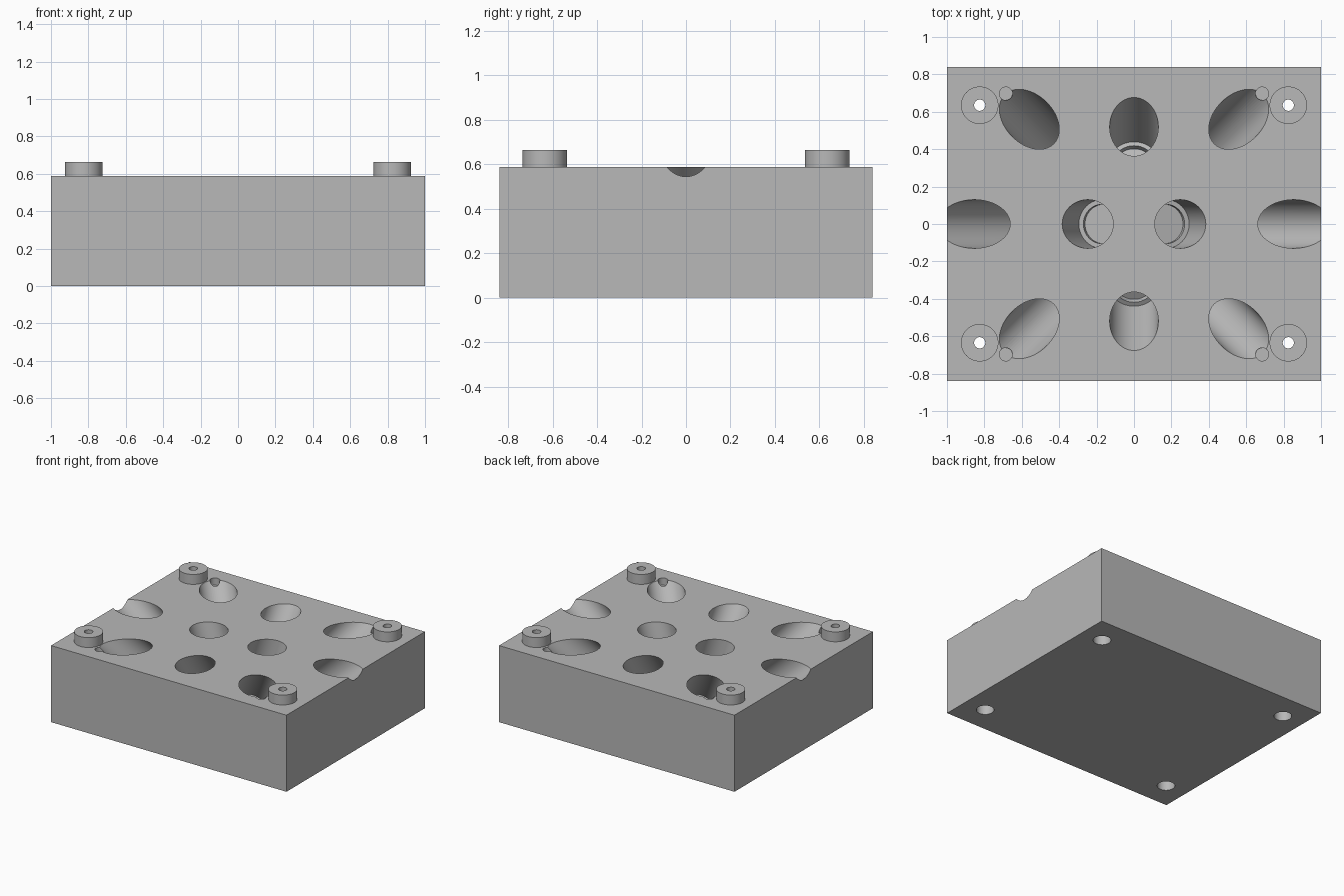
import bpy, bmesh, math
from mathutils import Vector, Matrix

if "Cube" in bpy.data.objects:
    bpy.data.objects.remove(bpy.data.objects["Cube"])

TOP = 0.588          # top face of the block
BOSS_TOP = 0.664
FOCUS = Vector((0, 0, TOP - 0.78))   # all angled bores aim at this point
SEG = 64

grey = bpy.data.materials.new("light grey")
grey.diffuse_color = (0.48, 0.48, 0.48, 1)
grey.use_nodes = True
grey.node_tree.nodes["Principled BSDF"].inputs["Base Color"].default_value = grey.diffuse_color


def lathe(bm, profile, matrix, closed=False):
    """Revolve (radius, height) points about z; cap the ends unless closed."""
    rings = []
    for r, h in profile:
        rings.append([bm.verts.new(matrix @ Vector((r * math.cos(2 * math.pi * i / SEG),
                                                    r * math.sin(2 * math.pi * i / SEG), h)))
                      for i in range(SEG)])
    pairs = list(zip(rings, rings[1:]))
    if closed:
        pairs.append((rings[-1], rings[0]))
    else:
        bm.faces.new(rings[0][::-1])
        bm.faces.new(rings[-1])
    for a, b in pairs:
        for i in range(SEG):
            j = (i + 1) % SEG
            bm.faces.new((a[i], a[j], b[j], b[i]))


def make(name, bm):
    bmesh.ops.recalc_face_normals(bm, faces=bm.faces)
    mesh = bpy.data.meshes.new(name)
    bm.to_mesh(mesh)
    bm.free()
    mesh.materials.append(grey)
    ob = bpy.data.objects.new(name, mesh)
    bpy.context.collection.objects.link(ob)
    return ob


def activate(ob):
    bpy.ops.object.select_all(action='DESELECT')
    ob.select_set(True)
    bpy.context.view_layer.objects.active = ob


def cut(ob, bm):
    cutter = make("cutter", bm)
    cutter.hide_render = True
    mod = ob.modifiers.new("cut", 'BOOLEAN')
    mod.operation = 'DIFFERENCE'
    mod.solver = 'EXACT'
    mod.object = cutter
    activate(ob)
    bpy.ops.object.modifier_apply(modifier=mod.name)
    bpy.data.objects.remove(cutter)


corners = [(sx, sy) for sx in (-1, 1) for sy in (-1, 1)]

# Solid block
bm = bmesh.new()
bmesh.ops.create_cube(bm, size=1, matrix=Matrix.Translation((0, 0, TOP / 2)) @
                      Matrix.Diagonal((2, 1.68, TOP, 1)))
block = make("block", bm)

# Stepped bores: mouth centre on the top face, distance of the shoulder from the focus
mouths = [(s * 0.2475, 0, 0.565) for s in (-1, 1)]
mouths += [(0, s * 0.52, 0.597) for s in (-1, 1)]
mouths += [(s * 0.855, 0, 0.58) for s in (-1, 1)]
mouths += [(sx * 0.56, sy * 0.56, 0.58) for sx, sy in corners]
bm = bmesh.new()
for x, y, d in mouths:
    axis = Vector((x, y, TOP)) - FOCUS
    m = Matrix.Translation(FOCUS) @ axis.to_track_quat('Z', 'Y').to_matrix().to_4x4()
    lathe(bm, [(0.105, d - 0.03), (0.105, d), (0.13, d), (0.13, 1.45)], m)
cut(block, bm)

# Small key pockets on the rim of the corner bores
bm = bmesh.new()
for sx, sy in corners:
    lathe(bm, [(0.035, TOP - 0.055), (0.035, TOP + 0.1)],
          Matrix.Translation((sx * 0.685, sy * 0.697, 0)))
cut(block, bm)

# Screw holes, wider from below
bm = bmesh.new()
for sx, sy in corners:
    lathe(bm, [(0.062, -0.1), (0.062, 0.3), (0.03, 0.3), (0.03, 0.8)],
          Matrix.Translation((sx * 0.825, sy * 0.635, 0)))
cut(block, bm)

# Raised ring bosses around the screw holes
parts = [block]
for i, (sx, sy) in enumerate(corners):
    bm = bmesh.new()
    lathe(bm, [(0.03, TOP), (0.1, TOP), (0.1, BOSS_TOP), (0.03, BOSS_TOP)],
          Matrix.Translation((sx * 0.825, sy * 0.635, 0)), closed=True)
    parts.append(make(f"screw_boss_{i + 1}", bm))

for ob in parts:
    activate(ob)
    bpy.ops.object.shade_smooth_by_angle(angle=math.radians(30))
